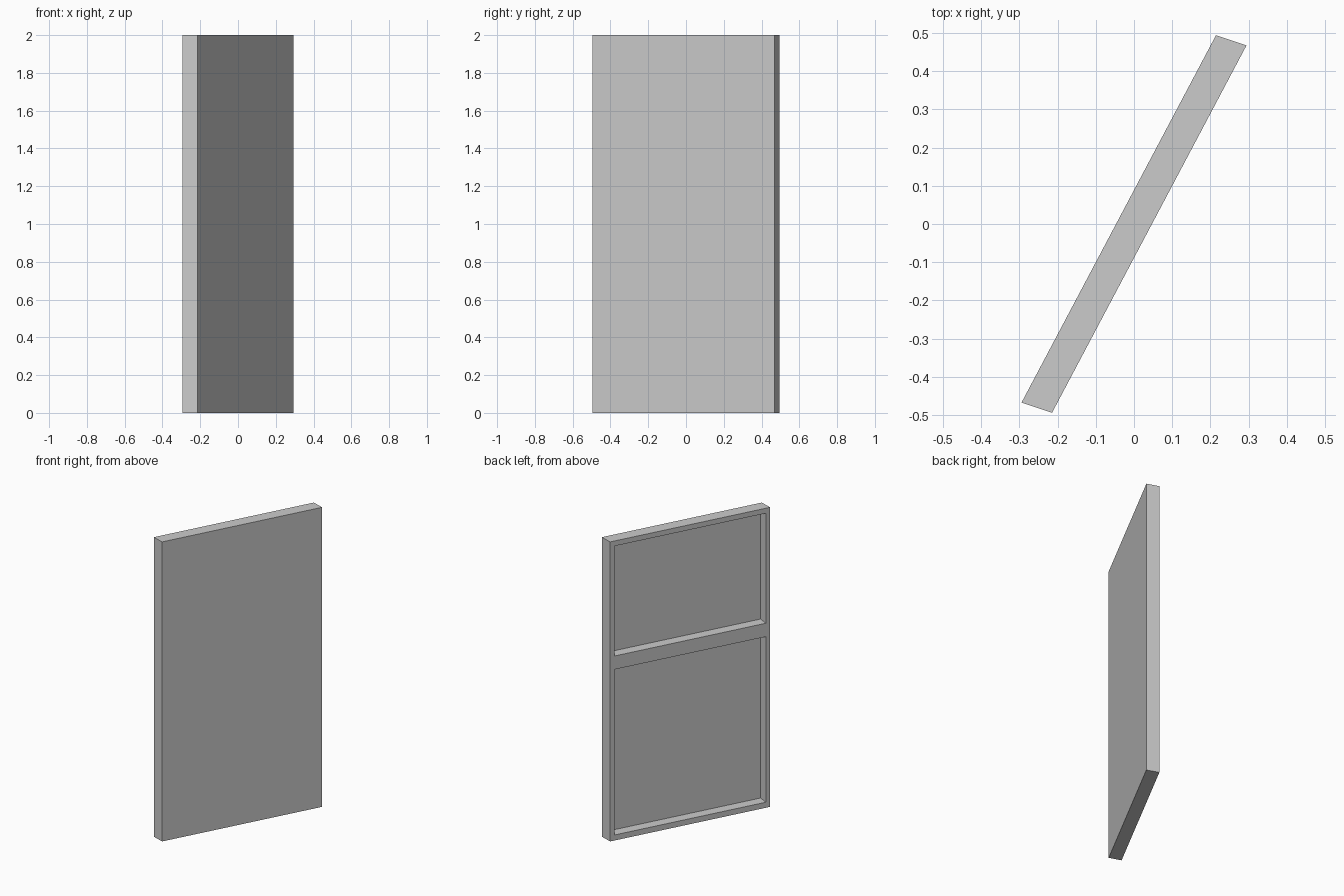
import bpy, bmesh
from mathutils import Vector

if "Cube" in bpy.data.objects:
    bpy.data.objects.remove(bpy.data.objects["Cube"])

H = 2.0
# Plan corners of the slanted panel (point-symmetric parallelogram)
A, B = Vector((0.2145, 0.494)), Vector((0.2945, 0.4675))
C, D = -A, -B
along = (A - D).normalized()              # direction along the recessed face
inward = Vector((along.y, -along.x))      # from recessed face into the panel
width = (A - D).length


def prism(name, plan, z0, z1):
    """Extrude a plan outline between two heights."""
    bm = bmesh.new()
    face = bm.faces.new([bm.verts.new((p.x, p.y, z0)) for p in plan])
    top = bmesh.ops.extrude_face_region(bm, geom=[face])
    verts = [v for v in top["geom"] if isinstance(v, bmesh.types.BMVert)]
    bmesh.ops.translate(bm, verts=verts, vec=(0, 0, z1 - z0))
    bmesh.ops.recalc_face_normals(bm, faces=bm.faces)
    mesh = bpy.data.meshes.new(name)
    bm.to_mesh(mesh)
    bm.free()
    obj = bpy.data.objects.new(name, mesh)
    bpy.context.collection.objects.link(obj)
    return obj


# Panel with a plain front face
panel = prism("panel", [A, B, C, D], 0, H)

# Two recesses in the back, leaving a rim and a cross rail
margin, depth, over = 0.03, 0.068, 0.05
near, far = D + along * margin, D + along * (width - margin)
plan = [near - inward * over, far - inward * over,
        far + inward * depth, near + inward * depth]
for name, z0, z1 in (("lower_recess_cutter", 0.037, 1.142),
                     ("upper_recess_cutter", 1.232, 1.966)):
    cutter = prism(name, plan, z0, z1)
    cutter.hide_render = True
    cutter.hide_viewport = False
    cutter.display_type = 'WIRE'
    mod = panel.modifiers.new(name, 'BOOLEAN')
    mod.operation = 'DIFFERENCE'
    mod.solver = 'EXACT'
    mod.object = cutter
